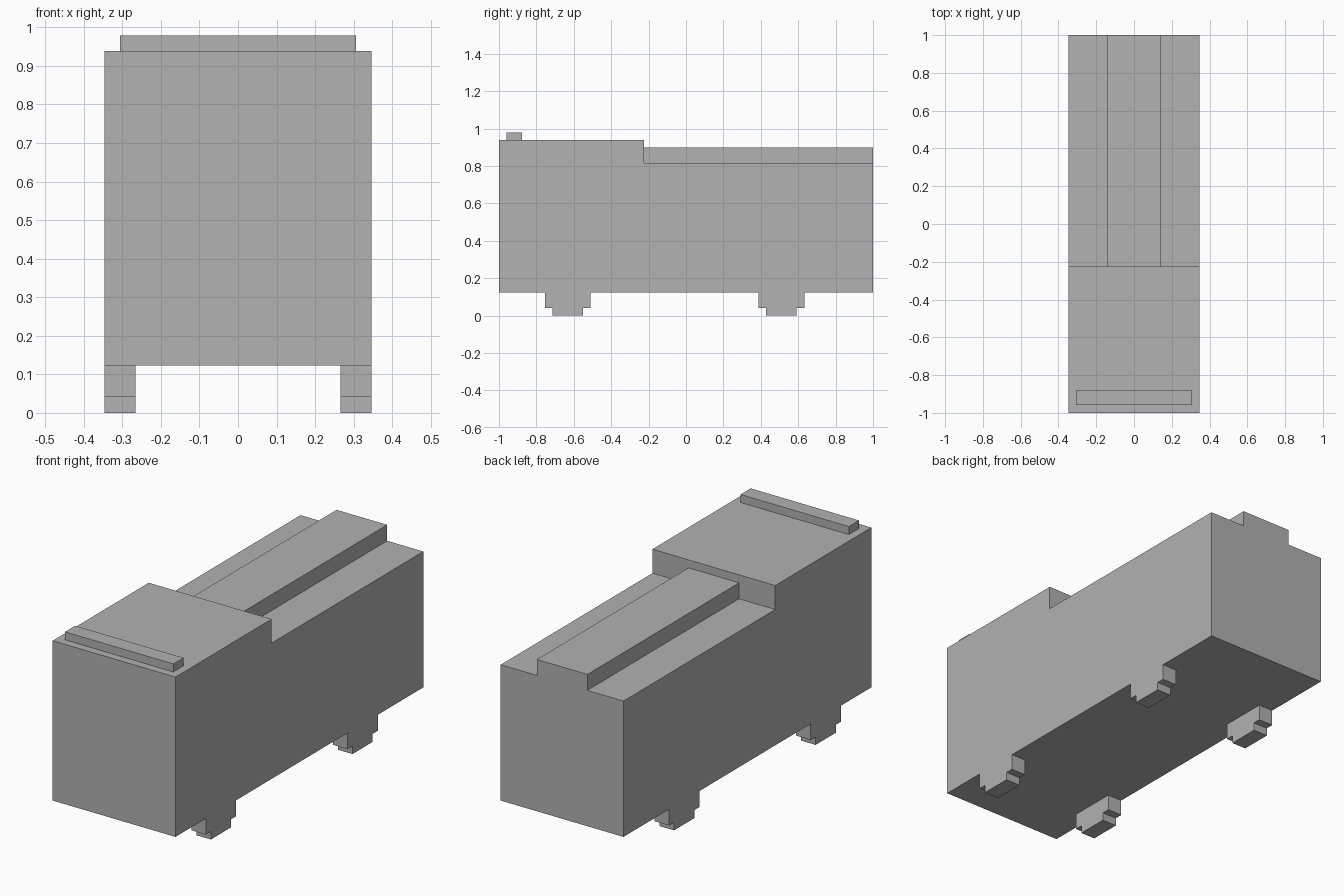
import bpy
import bmesh

if "Cube" in bpy.data.objects:
    bpy.data.objects.remove(bpy.data.objects["Cube"], do_unlink=True)

U = 2 / 49  # block unit: the whole vehicle is 49 blocks long

gray = bpy.data.materials.new("plain gray")
gray.use_nodes = True
COLOUR = (0.445, 0.445, 0.445, 1)
gray.diffuse_color = COLOUR
gray.node_tree.nodes["Principled BSDF"].inputs["Base Color"].default_value = COLOUR


def extrude_profile(name, profile, x0, x1):
    """Extrude a side outline of (y, z) blocks from x0 to x1; y counts from the front."""
    bm = bmesh.new()
    face = bm.faces.new([bm.verts.new((x0 * U, y * U - 1, z * U)) for y, z in profile])
    side = bmesh.ops.extrude_face_region(bm, geom=[face])
    verts = [v for v in side["geom"] if isinstance(v, bmesh.types.BMVert)]
    bmesh.ops.translate(bm, verts=verts, vec=((x1 - x0) * U, 0, 0))
    bmesh.ops.recalc_face_normals(bm, faces=bm.faces)
    mesh = bpy.data.meshes.new(name)
    bm.to_mesh(mesh)
    bm.free()
    mesh.materials.append(gray)
    obj = bpy.data.objects.new(name, mesh)
    bpy.context.scene.collection.objects.link(obj)
    return obj


def box(y0, y1, z0, z1):
    return [(y0, z0), (y1, z0), (y1, z1), (y0, z1)]


# Body with a raised front cab and lower rear deck
extrude_profile("body", [(0, 3), (49, 3), (49, 20), (19, 20), (19, 23), (0, 23)], -8.5, 8.5)

# Ridge along the rear deck
extrude_profile("deck_ridge", box(19, 49, 20, 22), -3.5, 3.5)

# Raised bar across the front of the roof
extrude_profile("roof_bar", box(1, 3, 23, 24), -7.5, 7.5)

# Stepped wheels, flush with the sides
for end, y in (("front", 6), ("rear", 34)):
    wheel = [(y, 3), (y, 1), (y + 1, 1), (y + 1, 0),
             (y + 5, 0), (y + 5, 1), (y + 6, 1), (y + 6, 3)]
    for side, sign in (("left", 1), ("right", -1)):
        extrude_profile(f"{end}_{side}_wheel", wheel, sign * 6.5, sign * 8.5)
